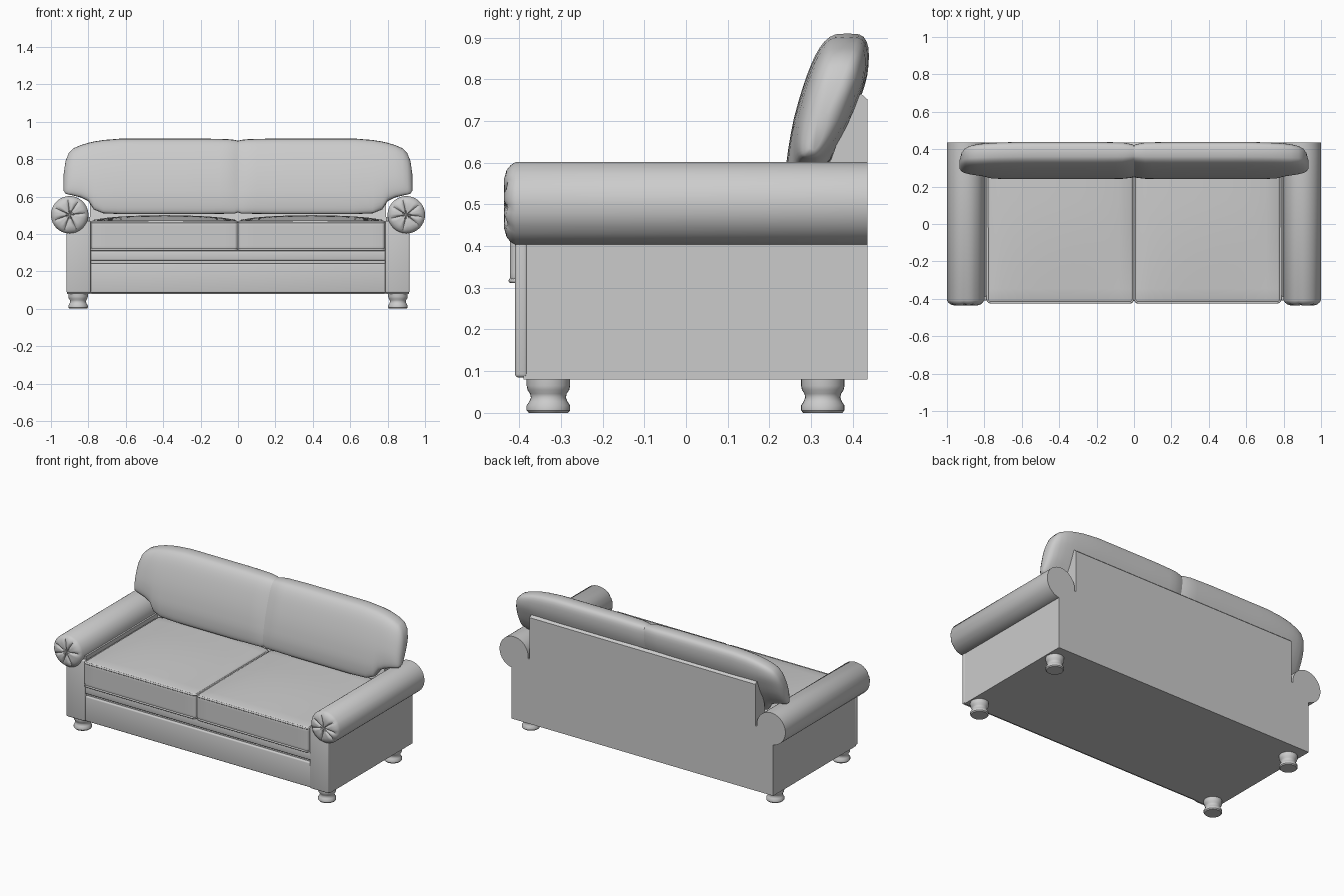
import bpy, bmesh, math, random
from mathutils import Vector

random.seed(4)
if "Cube" in bpy.data.objects:
    bpy.data.objects.remove(bpy.data.objects["Cube"])

GREY = (0.6, 0.6, 0.6, 1)
fabric = bpy.data.materials.new("grey upholstery")
fabric.use_nodes = True
fabric.diffuse_color = GREY
fabric.node_tree.nodes["Principled BSDF"].inputs["Base Color"].default_value = GREY


def finish(name, bm, angle=35):
    bmesh.ops.recalc_face_normals(bm, faces=bm.faces)
    mesh = bpy.data.meshes.new(name)
    bm.to_mesh(mesh)
    bm.free()
    mesh.materials.append(fabric)
    ob = bpy.data.objects.new(name, mesh)
    bpy.context.collection.objects.link(ob)
    bpy.ops.object.select_all(action='DESELECT')
    ob.select_set(True)
    bpy.context.view_layer.objects.active = ob
    bpy.ops.object.shade_smooth_by_angle(angle=math.radians(angle))
    return ob


def box_mesh(lo, hi, bevel=0.0, segments=3):
    bm = bmesh.new()
    bmesh.ops.create_cube(bm, size=1)
    for v in bm.verts:
        v.co = Vector([(a + b) / 2 + c * (b - a) for a, b, c in zip(lo, hi, v.co)])
    if bevel:
        bmesh.ops.bevel(bm, geom=bm.edges[:], offset=bevel, segments=segments,
                        profile=0.5, affect='EDGES')
    return bm


def box(name, lo, hi, bevel=0.0):
    return finish(name, box_mesh(lo, hi, bevel))


def mirrored_box(name, side, lo, hi, bevel=0.0):
    xs = sorted((side * lo[0], side * hi[0]))
    return box(name, (xs[0], *lo[1:]), (xs[1], *hi[1:]), bevel)


def loft(name, rings, angle=35):
    """Skin a list of closed rings and cap both ends."""
    bm = bmesh.new()
    loops = [[bm.verts.new(p) for p in ring] for ring in rings]
    n = len(loops[0])
    for a, b in zip(loops, loops[1:]):
        for i in range(n):
            j = (i + 1) % n
            bm.faces.new((a[i], a[j], b[j], b[i]))
    bm.faces.new(loops[0])
    bm.faces.new(loops[-1])
    return finish(name, bm, angle)


def lerp(table, x):
    for (x0, *a), (x1, *b) in zip(table, table[1:]):
        if x <= x1:
            t = (x - x0) / (x1 - x0)
            return [p + (q - p) * t for p, q in zip(a, b)]
    return list(table[-1][1:])


def spow(v, e):
    return math.copysign(abs(v) ** e, v)


def piping(name, x0, x1, y0, y1, z, radius=0.006):
    """Welt cord running around a cushion edge."""
    curve = bpy.data.curves.new(name, 'CURVE')
    curve.dimensions = '3D'
    curve.bevel_depth = radius
    curve.bevel_resolution = 2
    spline = curve.splines.new('POLY')
    r, pts = 0.02, []
    for k, (cx, cy) in enumerate(((x1 - r, y1 - r), (x0 + r, y1 - r),
                                  (x0 + r, y0 + r), (x1 - r, y0 + r))):
        for s in range(5):
            a = (k + s / 4) * math.pi / 2
            pts.append((cx + r * math.cos(a), cy + r * math.sin(a), z, 1))
    spline.points.add(len(pts) - 1)
    for p, co in zip(spline.points, pts):
        p.co = co
    spline.use_cyclic_u = True
    curve.materials.append(fabric)
    bpy.context.collection.objects.link(bpy.data.objects.new(name, curve))


# Base, front rail and the recessed band under the cushions
box("base", (-0.915, -0.385, 0.08), (0.915, 0.435, 0.32))
box("front_rail", (-0.79, -0.402, 0.085), (0.79, -0.37, 0.243), 0.007)
box("seat_band", (-0.79, -0.402, 0.258), (0.79, -0.37, 0.308), 0.007)

# Back panel, wedge shaped
panel = [(0.435, 0.08), (0.435, 0.752), (0.42, 0.765), (0.40, 0.752), (0.345, 0.6), (0.3, 0.3)]
loft("back_panel", [[(x, y, z) for y, z in panel] for x in (-0.79, 0.79)])

# Back cushion tables: x, bottom, top, thickness   and   z, centre y, half depth
OUTLINE = [(0.0, 0.515, 0.898, 0.78), (0.02, 0.508, 0.903, 0.86), (0.06, 0.508, 0.907, 0.97),
           (0.2, 0.506, 0.91, 1.0), (0.62, 0.506, 0.91, 1.0), (0.72, 0.51, 0.902, 0.98),
           (0.77, 0.53, 0.894, 0.95), (0.80, 0.575, 0.887, 0.92), (0.84, 0.595, 0.875, 0.87),
           (0.88, 0.605, 0.858, 0.78), (0.905, 0.61, 0.832, 0.66), (0.922, 0.615, 0.79, 0.5),
           (0.932, 0.63, 0.72, 0.22)]
LEAN = [(0.5, 0.265, 0.04), (0.6, 0.292, 0.055), (0.7, 0.327, 0.07),
        (0.8, 0.36, 0.077), (0.92, 0.39, 0.078)]


def back_ring(side, x):
    bottom, top, thick = lerp(OUTLINE, x)
    ring = []
    for i in range(40):
        a = math.tau * i / 40
        z = (bottom + top) / 2 + (top - bottom) / 2 * spow(math.sin(a), 0.85)
        centre, half = lerp(LEAN, z)
        ring.append((side * x, centre + half * thick * spow(math.cos(a), 0.55), z))
    return ring


# Rolled arm end: radius fraction and bulge
DOME = [(0.0, 0.85), (0.12, 0.8), (0.3, 0.95), (0.6, 1.0), (0.8, 0.8), (0.92, 0.45), (1.0, 0.0)]
FOOT = [(0.047, 0.0), (0.052, 0.006), (0.052, 0.018), (0.046, 0.027), (0.042, 0.037),
        (0.044, 0.046), (0.050, 0.055), (0.052, 0.065), (0.052, 0.085)]


def circle(cx, cy, z, r, n=28):
    return [(cx + r * math.cos(math.tau * i / n), cy + r * math.sin(math.tau * i / n), z)
            for i in range(n)]


def arm_roll(name, side):
    n, cx, cz, radius = 56, side * 0.9, 0.502, 0.1

    def ring(y, r, pleats=None, depth=0.0):
        return [(cx + r * math.cos(math.tau * i / n),
                 y + depth * (pleats[i] if pleats else 0),
                 cz + r * math.sin(math.tau * i / n)) for i in range(n)]

    # Uneven gathered pleats meeting at the middle
    pleats = [0.0] * n
    for k in range(7):
        c = round(k * n / 7 + random.uniform(-2, 2)) % n
        pleats[c] = 1.0
        pleats[(c + 1) % n] = pleats[c - 1] = 0.3
    rings = [ring(0.435, radius), ring(-0.408, radius)]
    for frac, bulge in reversed(DOME[1:-1]):
        depth = 0.011 if frac < 0.75 else 0.003
        rings.append(ring(-0.408 - 0.028 * bulge, radius * frac, pleats, depth))
    rings.append(ring(-0.43, radius * 0.03))
    loft(name, rings, 40)


for side, label in ((1, "left"), (-1, "right")):
    # Arm body, front facing and roll
    mirrored_box(label + "_arm", side, (0.79, -0.39, 0.08), (0.915, 0.435, 0.49))
    mirrored_box(label + "_arm_front", side, (0.787, -0.41, 0.085), (0.917, -0.38, 0.47), 0.008)
    arm_roll(label + "_arm_roll", side)

    # Seat cushion with a crowned top
    bm = box_mesh((0, -0.422, 0.31), (0.783, 0.32, 0.47), 0.016)
    inner = [e for e in bm.edges if e.calc_length() > 0.1]
    bmesh.ops.subdivide_edges(bm, edges=inner, cuts=11, use_grid_fill=True)
    for v in bm.verts:
        if v.co.z > 0.4:
            u = max(0, 1 - (v.co.x / 0.39 - 1) ** 2)
            w = max(0, min(1, (v.co.y + 0.422) / 0.55))
            v.co.z += 0.03 * u ** 0.6 * math.sin(w * math.pi / 2) * (v.co.z - 0.4) / 0.07
        v.co.x = side * (v.co.x + 0.002)
    finish(label + "_seat_cushion", bm)
    xs = sorted((side * 0.005, side * 0.783))
    for edge, z in (("top", 0.463), ("bottom", 0.317)):
        piping(f"{label}_{edge}_piping", *xs, -0.42, 0.3, z)

    # Back cushion
    stations = sorted({row[0] for row in OUTLINE} | {0.3, 0.41, 0.52, 0.1})
    loft(label + "_back_cushion", [back_ring(side, x) for x in stations], 50)

    # Turned feet
    for end, y in (("front", -0.33), ("back", 0.328)):
        loft(f"{label}_{end}_foot", [circle(side * 0.855, y, z, r) for r, z in FOOT])
